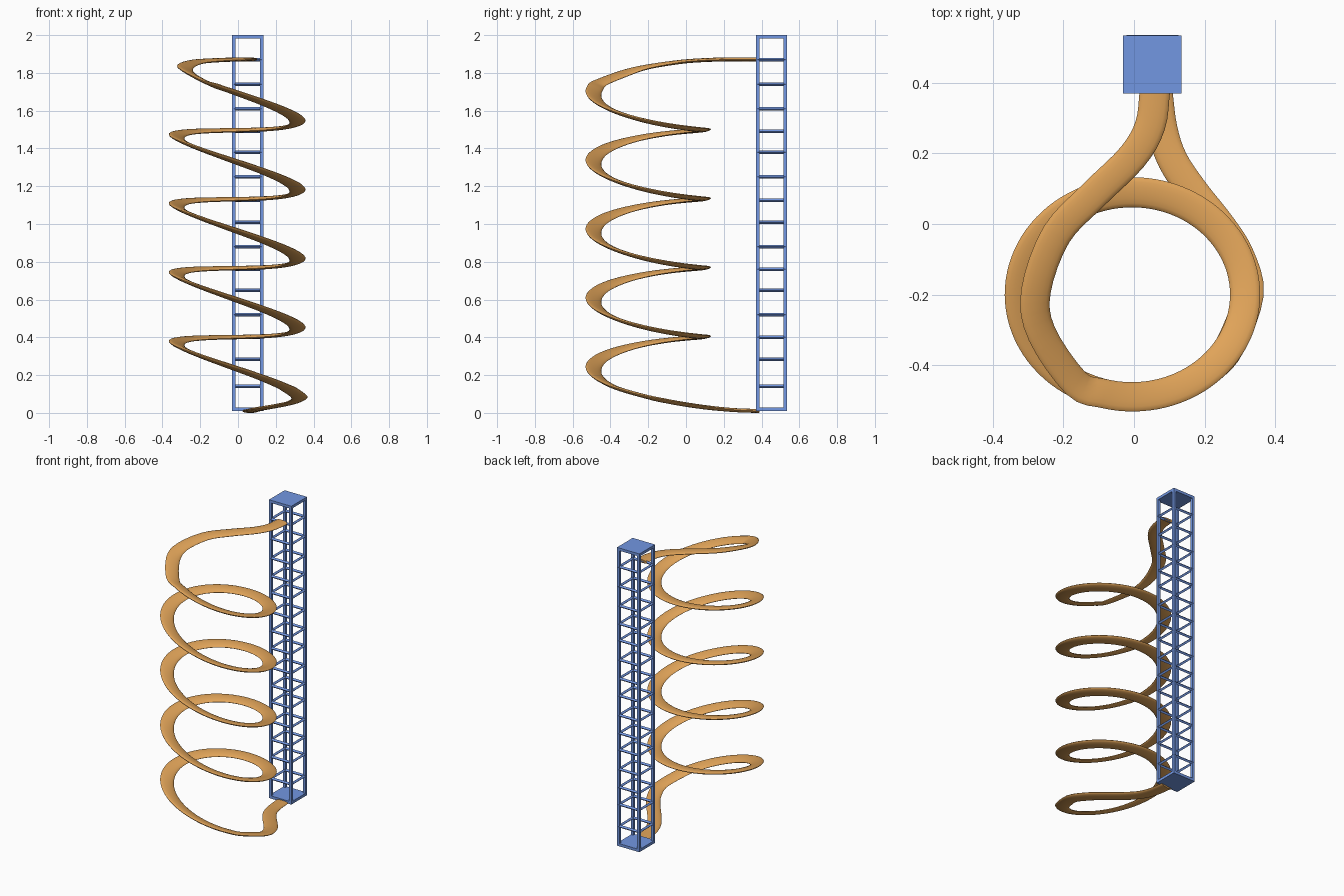
import bpy, bmesh
from math import sin, cos, pi, radians, atan2
from mathutils import Vector, Matrix

if "Cube" in bpy.data.objects:
    bpy.data.objects.remove(bpy.data.objects["Cube"])


def material(name, color):
    m = bpy.data.materials.new(name)
    m.diffuse_color = color
    m.use_nodes = True
    m.node_tree.nodes["Principled BSDF"].inputs["Base Color"].default_value = m.diffuse_color
    return m


BLUE = material("tower_blue", (0.17, 0.31, 0.76, 1))
ORANGE = material("slide_orange", (0.75, 0.37, 0.10, 1))


def finish(name, bm, mat):
    bmesh.ops.recalc_face_normals(bm, faces=bm.faces)
    mesh = bpy.data.meshes.new(name)
    bm.to_mesh(mesh)
    bm.free()
    mesh.materials.append(mat)
    ob = bpy.data.objects.new(name, mesh)
    bpy.context.collection.objects.link(ob)
    return ob


def box(bm, center, size, roll=None):
    made = bmesh.ops.create_cube(bm, size=1)["verts"]
    bmesh.ops.scale(bm, vec=size, verts=made)
    if roll:
        bmesh.ops.rotate(bm, matrix=Matrix.Rotation(pi / 4, 3, roll), verts=made)
    bmesh.ops.translate(bm, vec=center, verts=made)


# Tower: square lattice column with diamond-section rungs
CX, CY, SIDE, POST, RUNG = 0.052, 0.4525, 0.165, 0.018, 0.0135
OFF = (SIDE - POST) / 2

bm = bmesh.new()
for sx in (-1, 1):
    for sy in (-1, 1):
        box(bm, (CX + sx * OFF, CY + sy * OFF, 1.005), (POST, POST, 1.97))
finish("tower_posts", bm, BLUE)

bm = bmesh.new()
for z in (0.14, 0.285, 0.40, 0.52, 0.65, 0.76, 0.88, 1.01,
          1.125, 1.25, 1.38, 1.49, 1.61, 1.74, 1.87):
    for s in (-1, 1):
        box(bm, (CX + s * OFF, CY, z), (RUNG, SIDE - POST, RUNG), "Y")
        box(bm, (CX, CY + s * OFF, z), (SIDE - POST, RUNG, RUNG), "X")
finish("tower_rungs", bm, BLUE)

# Closed plates at both ends of the tower
for name, z in (("tower_top_plate", 1.991), ("tower_bottom_plate", 0.019)):
    bm = bmesh.new()
    box(bm, (CX, CY, z), (SIDE, SIDE, 0.018))
    finish(name, bm, BLUE)


# Slide path: entry, turns that level out at the back, exit
def turn(a):
    return (0.32 * sin(a) - 0.005, -0.2 - 0.29 * cos(a),
            1.693 - 0.365 * a / (2 * pi) - 0.052 * sin(a) - 0.007 * (1 - cos(a)))


path = [(0.06, 0.385, 1.872), (0.046, 0.28, 1.872), (-0.005, 0.19, 1.871),
        (-0.115, 0.082, 1.867), (-0.22, -0.03, 1.858), (-0.278, -0.19, 1.834),
        (-0.262, -0.31, 1.803)]
path += [turn(radians(d)) for d in range(-30, 1440 + 61, 15)]
path += [(0.325, -0.2, 0.083), (0.298, -0.09, 0.060), (0.245, -0.005, 0.045),
         (0.17, 0.09, 0.031), (0.11, 0.18, 0.021), (0.08, 0.27, 0.014),
         (0.065, 0.385, 0.010)]


def smooth_path(points, steps):
    p = [Vector(v) for v in points]
    p = [2 * p[0] - p[1]] + p + [2 * p[-1] - p[-2]]
    out = []
    for a, b, c, d in zip(p, p[1:], p[2:], p[3:]):
        for i in range(steps):
            t = i / steps
            out.append(0.5 * (2 * b + (c - a) * t + (2 * a - 5 * b + 4 * c - d) * t * t
                              + (3 * b - a - 3 * c + d) * t ** 3))
    return out + [p[-2]]


# Slide: flattened oval section, banked inwards most on the steep front
HALF_W, HALF_T, SIDES = 0.043, 0.0105, 16
line = smooth_path(path, 4)
last = len(line) - 1
bm = bmesh.new()
rings = []
for i, pt in enumerate(line):
    along = (line[min(i + 1, last)] - line[max(i - 1, 0)]).normalized()
    across = along.cross(Vector((0, 0, 1))).normalized()
    up = across.cross(along)
    a = atan2(pt.x, -pt.y - 0.2)
    bank = radians(11 + 4 * cos(a) - 4 * sin(a)) * min(1, i / 24, (last - i) / 28)
    side = across * cos(bank) + up * sin(bank)
    top = up * cos(bank) - across * sin(bank)
    rings.append([bm.verts.new(pt + side * HALF_W * cos(2 * pi * k / SIDES)
                               + top * HALF_T * sin(2 * pi * k / SIDES))
                  for k in range(SIDES)])
for r, s in zip(rings, rings[1:]):
    for k in range(SIDES):
        n = (k + 1) % SIDES
        bm.faces.new((r[k], r[n], s[n], s[k]))
bm.faces.new(rings[0])
bm.faces.new(rings[-1])
slide = finish("spiral_slide", bm, ORANGE)
bpy.context.view_layer.objects.active = slide
slide.select_set(True)
bpy.ops.object.shade_smooth_by_angle(angle=radians(60))
